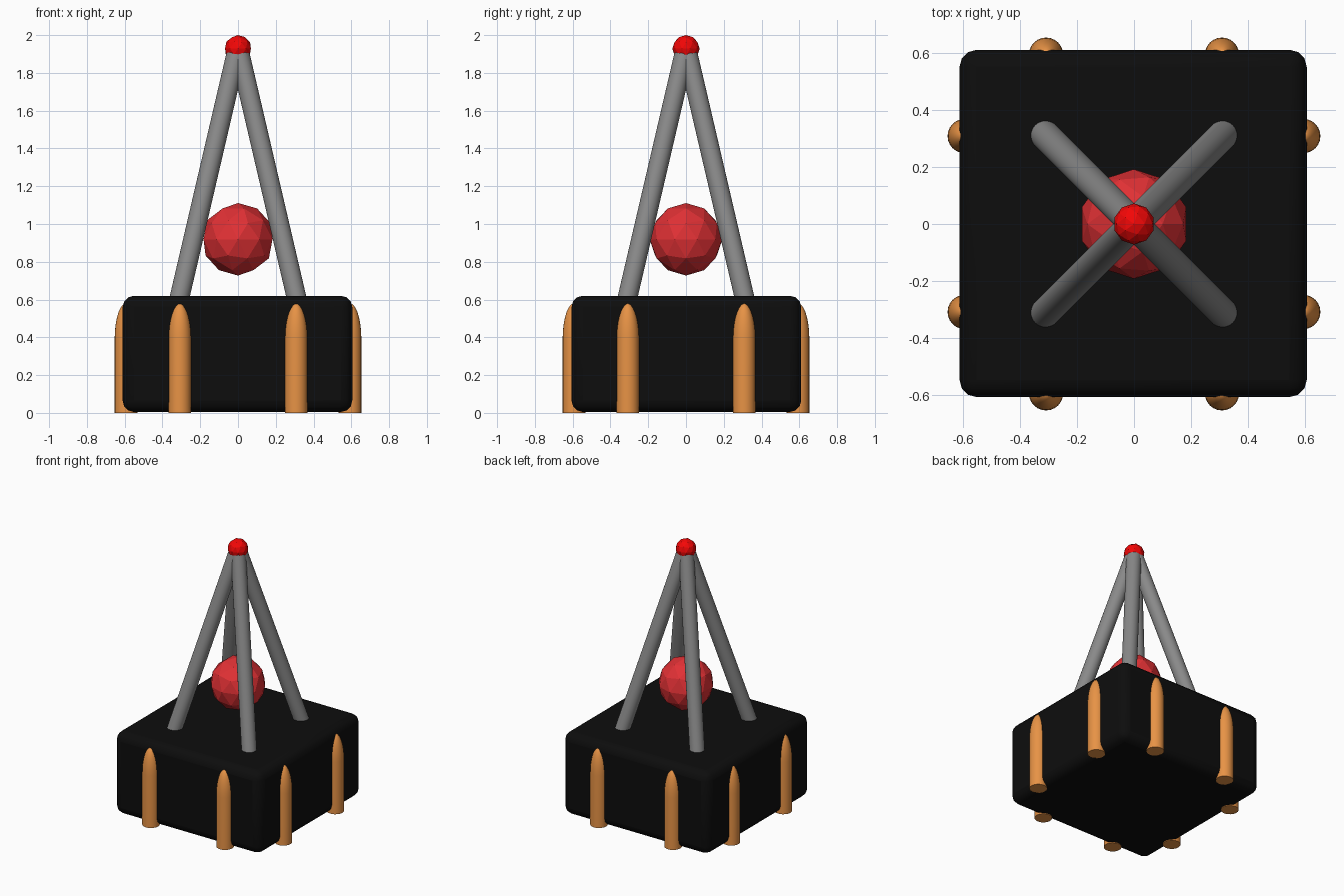
import bpy, math
from mathutils import Vector

if "Cube" in bpy.data.objects:
    bpy.data.objects.remove(bpy.data.objects["Cube"])


def material(name, rgb):
    m = bpy.data.materials.new(name)
    m.diffuse_color = (*rgb, 1)
    m.use_nodes = True
    m.node_tree.nodes["Principled BSDF"].inputs["Base Color"].default_value = m.diffuse_color
    return m


BLACK = material("black", (0.004, 0.004, 0.004))
ORANGE = material("orange", (0.8, 0.29, 0.06))
RED = material("red", (0.75, 0.03, 0.035))
BRIGHT = material("bright_red", (0.9, 0.002, 0.002))
GREY = material("grey", (0.25, 0.25, 0.25))


def finish(name, mat, smooth=True):
    ob = bpy.context.object
    ob.name = name
    ob.data.materials.append(mat)
    if smooth:
        bpy.ops.object.shade_smooth_by_angle(angle=math.radians(40))
    return ob


# Rounded block base
bpy.ops.mesh.primitive_cube_add(size=1, location=(-0.003, 0.002, 0.3125))
base = bpy.context.object
base.scale = (1.216, 1.216, 0.615)
bpy.ops.object.transform_apply(location=False, rotation=False, scale=True)
bev = base.modifiers.new("rounding", 'BEVEL')
bev.width, bev.segments = 0.06, 3
finish("base", BLACK)


# Bullet-shaped ribs: profile spun around z, two on each side
def rib(name, x, y, r=0.06, shoulder=0.39, top=0.58, n=24):
    arc = [math.radians(a) for a in range(0, 90, 10)]
    rings = [(r, 0)] + [(r * math.cos(a), shoulder + (top - shoulder) * math.sin(a)) for a in arc]
    verts = [(q * math.cos(math.tau * i / n), q * math.sin(math.tau * i / n), z)
             for q, z in rings for i in range(n)] + [(0, 0, top)]
    faces = [tuple(reversed(range(n)))]
    for k in range(len(rings) - 1):
        for i in range(n):
            j = (i + 1) % n
            faces.append((k * n + i, k * n + j, (k + 1) * n + j, (k + 1) * n + i))
    last = (len(rings) - 1) * n
    faces += [(last + i, last + (i + 1) % n, len(verts) - 1) for i in range(n)]
    me = bpy.data.meshes.new(name)
    me.from_pydata(verts, [], faces)
    ob = bpy.data.objects.new(name, me)
    ob.location = (x, y, 0)
    bpy.context.collection.objects.link(ob)
    bpy.ops.object.select_all(action='DESELECT')
    ob.select_set(True)
    bpy.context.view_layer.objects.active = ob
    finish(name, ORANGE)


for side in (-1, 1):
    for s in (-1, 1):
        rib(f"rib_x_{side}_{s}", side * 0.593, s * 0.308)
        rib(f"rib_y_{side}_{s}", s * 0.308, side * 0.593)

# Four leaning mast legs
for sx in (-1, 1):
    for sy in (-1, 1):
        a, b = Vector((sx * 0.312, sy * 0.312, 0.6)), Vector((sx * 0.008, sy * 0.008, 1.905))
        bpy.ops.mesh.primitive_cylinder_add(vertices=32, radius=0.052, depth=(b - a).length,
                                            location=(a + b) / 2,
                                            rotation=(b - a).to_track_quat('Z', 'Y').to_euler())
        finish(f"leg_{sx}_{sy}", GREY)

# Faceted balls: hanging core and tip
bpy.ops.mesh.primitive_ico_sphere_add(subdivisions=2, radius=0.192, location=(0, 0, 0.919))
finish("core_ball", RED, False)
bpy.ops.mesh.primitive_ico_sphere_add(subdivisions=2, radius=0.072, location=(0, 0, 1.928))
finish("tip_ball", BRIGHT, False)
